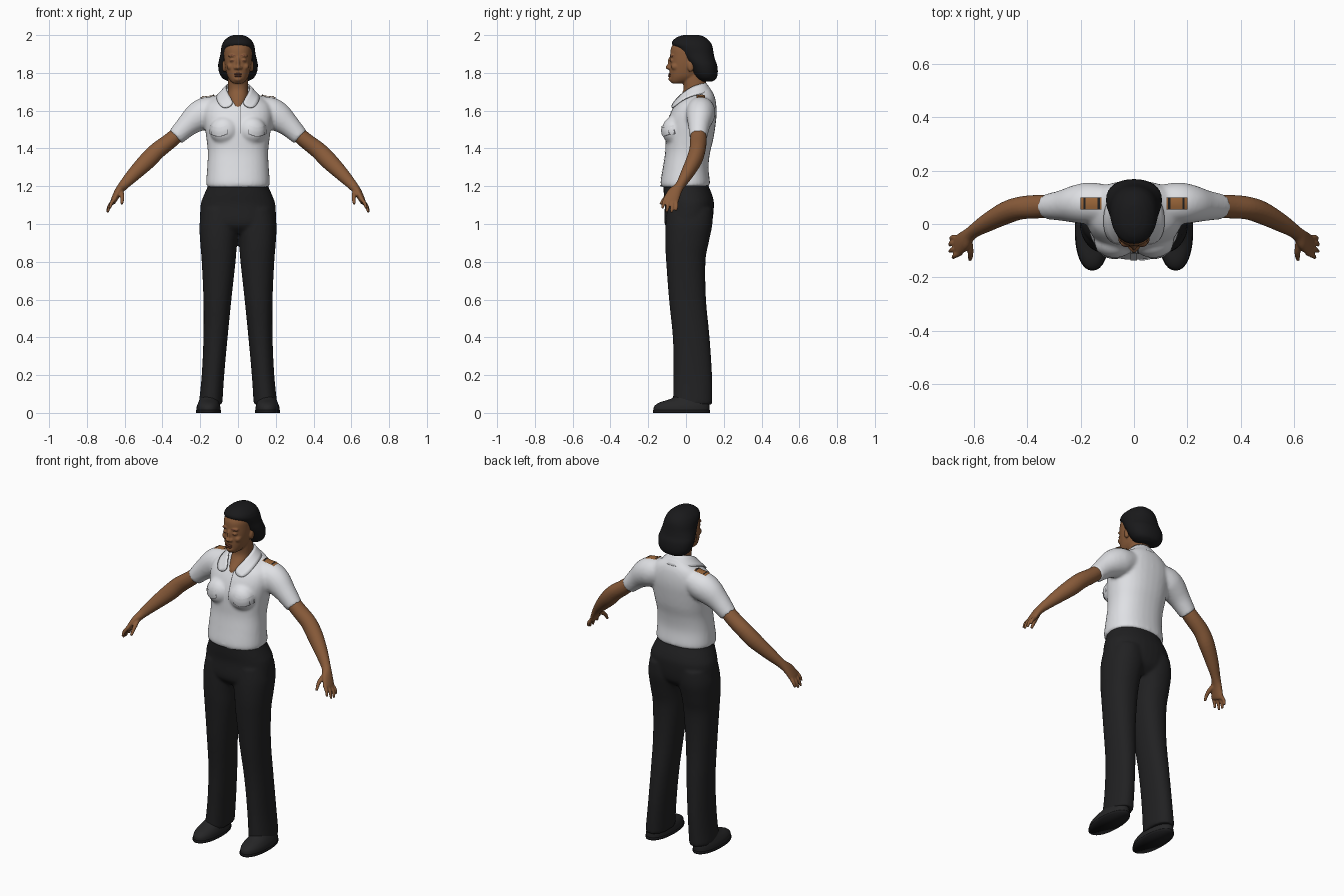
import bpy, bmesh, math
from mathutils import Vector, Matrix
from mathutils.bvhtree import BVHTree

if "Cube" in bpy.data.objects:
    bpy.data.objects.remove(bpy.data.objects["Cube"])


def material(name, r, g, b):
    m = bpy.data.materials.new(name)
    m.diffuse_color = (r, g, b, 1)
    m.use_nodes = True
    m.node_tree.nodes["Principled BSDF"].inputs["Base Color"].default_value = m.diffuse_color
    return m


SKIN = material("brown skin", 0.25, 0.105, 0.042)
LIP = material("dark lips", 0.15, 0.052, 0.03)
HAIR = material("black hair", 0.010, 0.010, 0.011)
WHITE = material("white cotton", 0.74, 0.75, 0.78)
SEAM = material("grey seam", 0.12, 0.12, 0.13)
BLACK = material("black trousers", 0.015, 0.015, 0.016)
SHOE = material("black leather", 0.019, 0.019, 0.02)
BADGE = material("orange brown badge", 0.32, 0.13, 0.04)


# ---------- shape helpers ----------
def level(x0, x1, yf, yb, zf, zb=None, power=2.2, n=32):
    """Horizontal superellipse ring, optionally tilted front to back."""
    zb = zf if zb is None else zb
    ring = []
    for i in range(n):
        a = 2 * math.pi * i / n
        c, s = math.cos(a), math.sin(a)
        u = math.copysign(abs(c) ** (2 / power), c)
        v = math.copysign(abs(s) ** (2 / power), s)
        ring.append(Vector(((x0 + x1) / 2 + u * (x1 - x0) / 2,
                            (yf + yb) / 2 + v * (yb - yf) / 2,
                            (zf + zb) / 2 + v * (zb - zf) / 2)))
    return ring


def tube(path, side=1, n=20):
    """Rings along a path of (x, y, z, radius across y, other radius)."""
    pts = [Vector((p[0] * side, p[1], p[2])) for p in path]
    rings = []
    for i, p in enumerate(path):
        d = (pts[min(i + 1, len(pts) - 1)] - pts[max(i - 1, 0)]).normalized()
        a = Vector((0, 1, 0))
        a = (a - d * a.dot(d)).normalized()
        b = d.cross(a)
        rings.append([pts[i] + a * p[3] * math.cos(2 * math.pi * k / n)
                      + b * p[4] * math.sin(2 * math.pi * k / n) for k in range(n)])
    return rings


def loft(bm, rings, steps=4):
    """Skin the rings with a smooth curve through them and cap both ends."""
    rows = []
    for i in range(len(rings) - 1):
        q = [rings[max(i - 1, 0)], rings[i], rings[i + 1], rings[min(i + 2, len(rings) - 1)]]
        for k in range(steps):
            t = k / steps
            rows.append([0.5 * (2 * b + (c - a) * t + (2 * a - 5 * b + 4 * c - d) * t * t
                                + (3 * b - a - 3 * c + d) * t ** 3) for a, b, c, d in zip(*q)])
    rows.append(rings[-1])
    rows = [[bm.verts.new(p) for p in r] for r in rows]
    n = len(rows[0])
    for r, s in zip(rows, rows[1:]):
        for k in range(n):
            bm.faces.new((r[k], r[(k + 1) % n], s[(k + 1) % n], s[k]))
    bm.faces.new(rows[0])
    bm.faces.new(rows[-1])


def ball(bm, center, radii):
    m = Matrix.Translation(center) @ Matrix.Diagonal((*radii, 1))
    bmesh.ops.create_uvsphere(bm, u_segments=20, v_segments=12, radius=1, matrix=m)


def finish(name, bm, mat, voxel=0, smooth=0, thick=0):
    """Turn a bmesh into an object; voxel blends its overlapping pieces."""
    bmesh.ops.recalc_face_normals(bm, faces=bm.faces)
    mesh = bpy.data.meshes.new(name)
    bm.to_mesh(mesh)
    bm.free()
    ob = bpy.data.objects.new(name, mesh)
    bpy.context.collection.objects.link(ob)
    if voxel:
        r = ob.modifiers.new("blend", 'REMESH')
        r.mode, r.voxel_size = 'VOXEL', voxel
    if smooth:
        s = ob.modifiers.new("soften", 'SMOOTH')
        s.iterations, s.factor = smooth, 0.5
    if thick:
        ob.modifiers.new("round", 'SUBSURF').levels = 2
        ob.modifiers.new("thick", 'SOLIDIFY').thickness = thick
    if ob.modifiers:
        dg = bpy.context.evaluated_depsgraph_get()
        baked = bpy.data.meshes.new_from_object(ob.evaluated_get(dg))
        ob.modifiers.clear()
        ob.data = baked
    ob.data.materials.clear()
    ob.data.materials.append(mat)
    for p in ob.data.polygons:
        p.use_smooth = True
    return ob


def drape(name, rows, target, mat, axis='Y', lift=0.003):
    """Lay a thin grid of 2D points on a surface, from the front or the top."""
    tree = BVHTree.FromPolygons([v.co for v in target.data.vertices],
                                [p.vertices[:] for p in target.data.polygons])
    bm = bmesh.new()
    grid = []
    for row in rows:
        line = []
        for u, v in row:
            o, d = ((u, -1, v), (0, 1, 0)) if axis == 'Y' else ((u, v, 3), (0, 0, -1))
            hit = tree.ray_cast(Vector(o), Vector(d))[0]
            line.append(bm.verts.new((hit or Vector((u, 0, v))) - Vector(d) * lift))
        grid.append(line)
    for r, s in zip(grid, grid[1:]):
        for k in range(len(r) - 1):
            bm.faces.new((r[k], r[k + 1], s[k + 1], s[k]))
    return finish(name, bm, mat)


def patch(x0, x1, v0, v1, bend=0, nx=10, ny=3):
    """Rows of points over a rectangle, its middle sagging by bend."""
    return [[(x0 + (x1 - x0) * i / nx,
              v0 + (v1 - v0) * j / ny - bend * math.sin(math.pi * i / nx))
             for i in range(nx + 1)] for j in range(ny + 1)]


# ---------- trousers ----------
bm = bmesh.new()
for s in (1, -1):
    loft(bm, [level(s * a, s * b, f, k, z) for z, a, b, f, k in (
        (0.045, .083, .208, -.07, .14), (0.2, .073, .192, -.066, .138), (0.4, .055, .183, -.07, .125),
        (0.6, .035, .183, -.09, .106), (0.8, .013, .192, -.105, .103), (0.9, .005, .2, -.11, .12),
        (1.0, -.01, .204, -.108, .14), (1.08, 0, .19, -.1, .14))])
loft(bm, [level(-w, w, f, k, z) for z, w, f, k in (
    (.95, .16, -.07, .09), (1.0, .198, -.113, .135), (1.1, .198, -.112, .148),
    (1.15, .182, -.117, .14), (1.2, .16, -.12, .12), (1.22, .157, -.118, .115))])
finish("trousers", bm, BLACK, 0.009, 4)

# ---------- shoes ----------
for s, tag in ((1, "left"), (-1, "right")):
    bm = bmesh.new()
    loft(bm, [level(s * a, s * b, f, k, z) for z, a, b, f, k in (
        (.012, .092, .22, -.172, .125), (.035, .094, .218, -.168, .125), (.055, .1, .21, -.14, .122),
        (.075, .108, .2, -.08, .115), (.1, .115, .19, -.04, .1))])
    finish(tag + "_shoe", bm, SHOE)
    bm = bmesh.new()
    loft(bm, [level(s * .09, s * .222, -.175, .128, z) for z in (0, .014)], 1)
    finish(tag + "_sole", bm, HAIR)

# ---------- shirt: torso, bust and short sleeves ----------
bm = bmesh.new()
loft(bm, [level(-w, w, f, k, zf, zb, 2.3) for zf, zb, w, f, k in (
    (1.195, 1.2, .166, -.13, .122), (1.22, 1.22, .169, -.135, .127), (1.3, 1.3, .163, -.122, .119),
    (1.38, 1.38, .16, -.11, .128), (1.45, 1.45, .167, -.108, .145), (1.52, 1.52, .177, -.103, .156),
    (1.58, 1.58, .183, -.085, .162), (1.625, 1.635, .172, -.062, .16), (1.645, 1.68, .14, -.045, .15),
    (1.655, 1.715, .095, -.033, .13), (1.66, 1.735, .07, -.025, .118))])
for s in (1, -1):
    ball(bm, (s * .072, -.066, 1.495), (.078, .062, .075))
    loft(bm, tube([(.08, .075, 1.615, .07, .065), (.165, .078, 1.59, .078, .083),
                   (.215, .075, 1.565, .072, .078), (.27, .069, 1.52, .058, .06),
                   (.33, .065, 1.46, .047, .047)], s))
shirt = finish("shirt", bm, WHITE, 0.009, 6)

# ---------- collar ----------
bm = bmesh.new()
upper = [(0, .112, 1.748), (.05, .098, 1.746), (.072, .04, 1.735), (.055, -.03, 1.69), (.012, -.078, 1.635)]
lower = [(0, .15, 1.695), (.08, .13, 1.695), (.118, .05, 1.69), (.115, -.035, 1.655), (.082, -.082, 1.605)]
for s in (1, -1):
    a, b = [[bm.verts.new((s * x, y, z)) for x, y, z in e] for e in (upper, lower)]
    for k in range(4):
        bm.faces.new((a[k], a[k + 1], b[k + 1], b[k]))
bmesh.ops.remove_doubles(bm, verts=bm.verts, dist=0.0001)
finish("collar", bm, WHITE, thick=0.007)

# ---------- shirt details ----------
drape("placket_seam", patch(.012, .017, 1.48, 1.635, 0, 1, 10), shirt, SEAM)
drape("placket_edge", patch(-.014, .012, 1.22, 1.62, 0, 2, 24), shirt, WHITE)
for s, tag in ((1, "left"), (-1, "right")):
    drape(tag + "_pocket_shadow", patch(s * .055, s * .15, 1.476, 1.5, .014), shirt, SEAM)
    drape(tag + "_pocket_flap", patch(s * .057, s * .148, 1.480, 1.525, .014), shirt, WHITE, lift=.005)
    drape(tag + "_epaulette", patch(s * .122, s * .2, .055, .1, 0, 8, 4), shirt, BADGE, 'Z', .006)
    for x in (.128, .182):
        drape(tag + "_epaulette_stripe", patch(s * x, s * (x + .008), .056, .099, 0, 2, 4),
              shirt, BLACK, 'Z', .009)
drape("belt_buckle", patch(.02, .06, 1.198, 1.206, 0, 4, 1), shirt, WHITE, lift=.006)

# ---------- arms with hands ----------
for s, tag in ((1, "left"), (-1, "right")):
    bm = bmesh.new()
    loft(bm, tube([(.29, .066, 1.5, .04, .04), (.36, .065, 1.44, .044, .042), (.425, .06, 1.39, .043, .045),
                   (.48, .042, 1.335, .042, .046), (.55, .005, 1.265, .034, .037),
                   (.608, -.032, 1.203, .025, .026), (.635, -.06, 1.168, .036, .021),
                   (.658, -.08, 1.125, .041, .016), (.664, -.085, 1.112, .036, .012)], s))
    # four fingers, then the thumb
    for off, length in ((-.031, .058), (-.011, .072), (.011, .068), (.031, .05)):
        x, y, z = .656 + off * .2, -.08 + off * .9, 1.128 - off * .3
        loft(bm, tube([(x, y, z, .011, .011), (x + length * .35, y - .004 + off * .2, z - length * .45, .01, .01),
                       (x + length * .5, y - .01 + off * .25, z - length * .95, .007, .007)], s, 10))
    loft(bm, tube([(.622, -.06, 1.175, .014, .016), (.613, -.105, 1.145, .011, .012),
                   (.615, -.135, 1.105, .007, .008)], s, 10))
    finish(tag + "_arm", bm, SKIN, 0.005, 2)

# ---------- head and neck ----------
bm = bmesh.new()
loft(bm, [level(-w, w, f, k, z) for z, w, f, k in (
    (1.745, .026, -.075, -.02), (1.757, .04, -.084, .03), (1.78, .055, -.086, .07), (1.81, .064, -.087, .09),
    (1.85, .071, -.085, .1), (1.89, .074, -.084, .11), (1.93, .073, -.08, .11),
    (1.96, .06, -.062, .1), (1.985, .035, -.03, .07))])
loft(bm, [level(-w, w, f, k, z) for z, w, f, k in (
    (1.59, .03, -.06, .08), (1.63, .04, -.064, .1), (1.67, .052, -.036, .108),
    (1.71, .053, -.014, .106), (1.76, .053, -.018, .105), (1.81, .052, -.02, .1))])
ball(bm, (0, -.09, 1.829), (.015, .019, .012))
ball(bm, (0, -.085, 1.852), (.009, .013, .032))
ball(bm, (0, -.079, 1.768), (.022, .014, .015))
for s in (1, -1):
    ball(bm, (s * .014, -.087, 1.826), (.009, .011, .008))
    ball(bm, (s * .03, -.075, 1.866), (.016, .011, .009))
    ball(bm, (s * .03, -.074, 1.89), (.022, .012, .008))
    ball(bm, (s * .04, -.055, 1.833), (.02, .024, .02))
    ball(bm, (s * .073, .025, 1.835), (.011, .018, .03))
head = finish("head", bm, SKIN, 0.005, 3)

# lips, closed eyes and brows
bm = bmesh.new()
ball(bm, (0, -.085, 1.793), (.021, .009, .006))
ball(bm, (0, -.085, 1.783), (.018, .010, .006))
finish("lips", bm, LIP)
for s, tag in ((1, "left"), (-1, "right")):
    drape(tag + "_eye_line", patch(s * .018, s * .045, 1.863, 1.867, .003, 6, 1), head, LIP, lift=.0015)
    drape(tag + "_eyebrow", patch(s * .014, s * .052, 1.887, 1.892, -.005, 6, 1), head, LIP, lift=.0015)

# ---------- hair gathered low at the back ----------
bm = bmesh.new()
loft(bm, [level(-w, w, f, k, z) for z, w, f, k in (
    (1.755, .05, .08, .14), (1.77, .08, .055, .16), (1.80, .099, .033, .168), (1.84, .105, .012, .165),
    (1.87, .1, -.01, .154), (1.90, .093, -.032, .147), (1.93, .089, -.056, .142), (1.95, .084, -.073, .136),
    (1.97, .073, -.07, .123), (1.99, .05, -.045, .098), (2.0, .025, -.012, .07))])
finish("hair", bm, HAIR)
